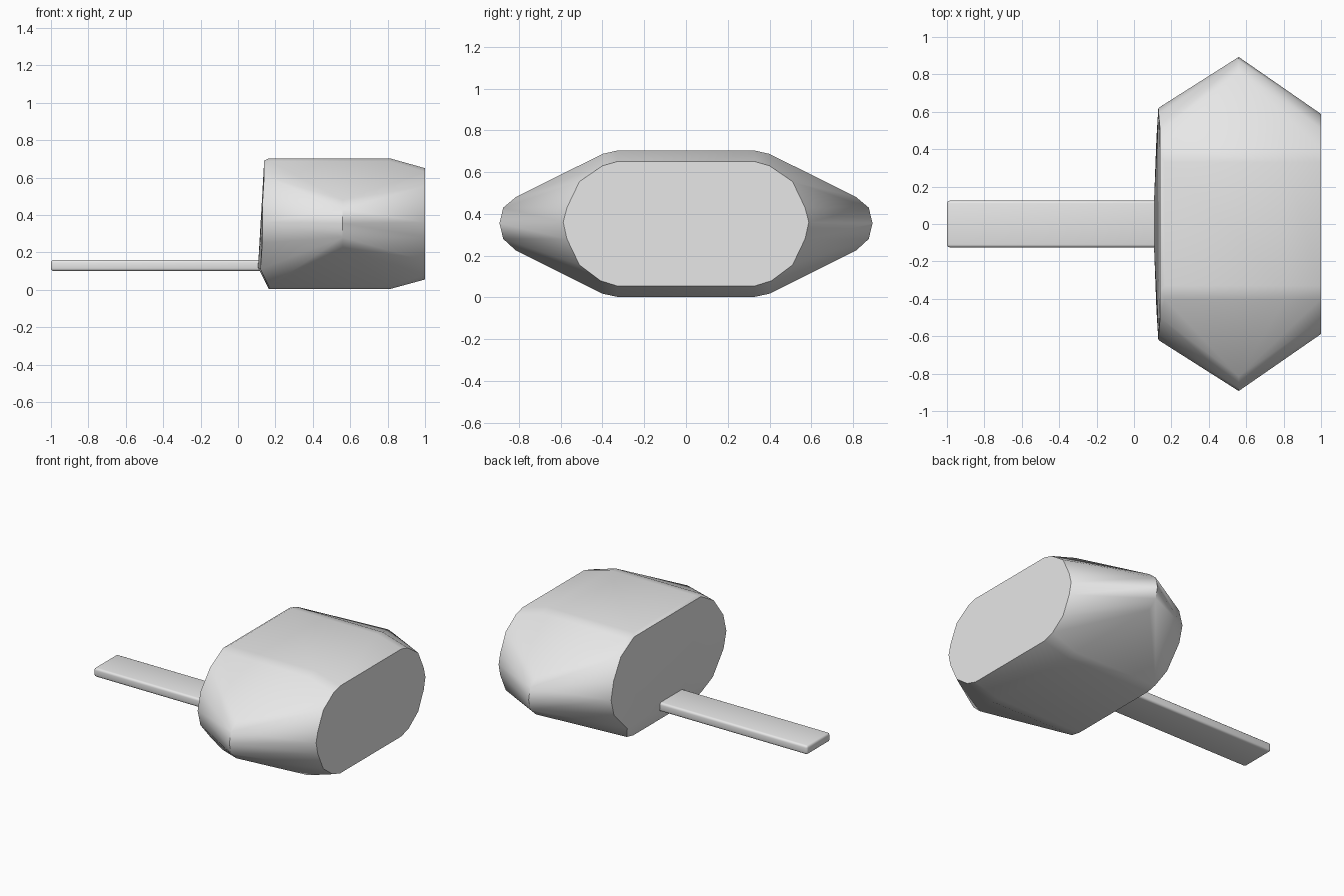
import bpy
import bmesh
import math

cube = bpy.data.objects.get("Cube")
if cube:
    bpy.data.objects.remove(cube, do_unlink=True)

grey = bpy.data.materials.new("plain grey")
grey.use_nodes = True
colour = (0.8, 0.8, 0.8, 1)
grey.diffuse_color = colour
grey.node_tree.nodes["Principled BSDF"].inputs["Base Color"].default_value = colour


def finish(bm, name, angle):
    mesh = bpy.data.meshes.new(name)
    bmesh.ops.recalc_face_normals(bm, faces=bm.faces)
    bm.to_mesh(mesh)
    bm.free()
    obj = bpy.data.objects.new(name, mesh)
    bpy.context.collection.objects.link(obj)
    mesh.materials.append(grey)
    bpy.ops.object.select_all(action="DESELECT")
    obj.select_set(True)
    bpy.context.view_layer.objects.active = obj
    bpy.ops.object.shade_smooth_by_angle(angle=math.radians(angle))
    return obj


# Head: hull around half profiles (x, y, z), mirrored in y
flat_end = [(1, y, z) for y, z in (
    (0.33, 0.65), (0.40, 0.63), (0.51, 0.555), (0.57, 0.43), (0.588, 0.36),
    (0.57, 0.28), (0.51, 0.155), (0.41, 0.08), (0.33, 0.055))]
ridge = [(0.56, y, z) for y, z in (
    (0.815, 0.48), (0.875, 0.43), (0.893, 0.355), (0.875, 0.28), (0.815, 0.225))]
handle_end = [
    (0.14, 0.36, 0.69), (0.14, 0.50, 0.61), (0.132, 0.59, 0.48),
    (0.13, 0.62, 0.36), (0.13, 0.59, 0.25), (0.12, 0.46, 0.11), (0.107, 0.12, 0.12)]
flats = [(x, y, z) for x in (0.165, 0.81)
         for y, z in ((0.33, 0.703), (0.40, 0.687), (0.33, 0.003), (0.40, 0.018))]

bm = bmesh.new()
for x, y, z in flat_end + ridge + handle_end + flats:
    for side in (1, -1):
        bm.verts.new((x, y * side, z))
hull = bmesh.ops.convex_hull(bm, input=bm.verts)
loose = [v for v in bm.verts if not v.link_faces]
bmesh.ops.delete(bm, geom=loose, context="VERTS")
bmesh.ops.dissolve_limit(bm, angle_limit=math.radians(1), verts=bm.verts, edges=bm.edges)
finish(bm, "head", 40)

# Handle: thin bar with rounded edges, running into the head
bm = bmesh.new()
bmesh.ops.create_cube(bm, size=1)
for v in bm.verts:
    v.co.x = -1 if v.co.x < 0 else 0.2
    v.co.y *= 0.25
    v.co.z = 0.13 + v.co.z * 0.06
bmesh.ops.bevel(bm, geom=bm.edges[:], offset=0.015, segments=3, profile=0.5, affect="EDGES")
finish(bm, "handle", 40)
